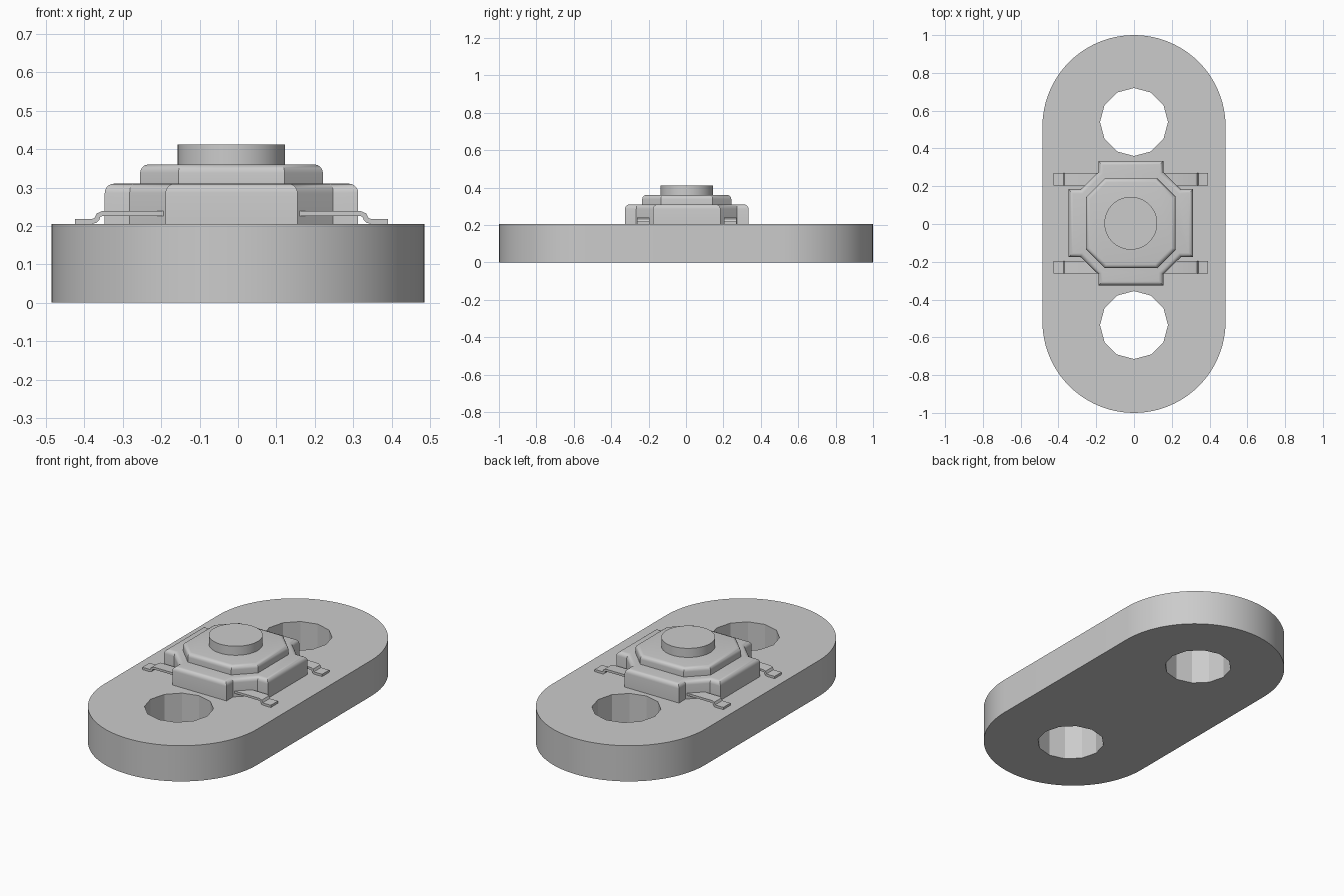
import bpy, bmesh, math
from mathutils import Vector

cube = bpy.data.objects.get("Cube")
if cube:
    bpy.data.objects.remove(cube)

grey = bpy.data.materials.new("plain_grey")
grey.use_nodes = True
GREY = (0.6, 0.6, 0.6, 1)
grey.diffuse_color = GREY
grey.node_tree.nodes["Principled BSDF"].inputs["Base Color"].default_value = GREY

CX, CY = -0.017, 0.004      # centre of the switch
DECK = 0.205                # top of the plate


def arc(cx, cy, r, start, end, n):
    return [(cx + r * math.cos(start + (end - start) * i / n),
             cy + r * math.sin(start + (end - start) * i / n)) for i in range(n + 1)]


def prism(name, outline, z0, z1, fillet=0, smooth=True):
    """Extrude an xy outline from z0 to z1, optionally rounding the top rim."""
    bm = bmesh.new()
    base = bm.faces.new([bm.verts.new((x, y, z0)) for x, y in outline])
    ext = bmesh.ops.extrude_face_region(bm, geom=[base], use_keep_orig=True)
    top = [v for v in ext["geom"] if isinstance(v, bmesh.types.BMVert)]
    bmesh.ops.translate(bm, verts=top, vec=(0, 0, z1 - z0))
    if fillet:
        rim = [e for e in bm.edges if all(v.co.z > z1 - 1e-5 for v in e.verts)]
        bmesh.ops.bevel(bm, geom=rim, offset=fillet, segments=5, profile=0.5,
                        affect='EDGES', clamp_overlap=True)
    return finish(name, bm, smooth)


def finish(name, bm, smooth=True):
    bmesh.ops.recalc_face_normals(bm, faces=bm.faces)
    mesh = bpy.data.meshes.new(name)
    bm.to_mesh(mesh)
    bm.free()
    mesh.materials.append(grey)
    ob = bpy.data.objects.new(name, mesh)
    bpy.context.collection.objects.link(ob)
    if smooth:
        bpy.ops.object.select_all(action='DESELECT')
        ob.select_set(True)
        bpy.context.view_layer.objects.active = ob
        bpy.ops.object.shade_smooth_by_angle(angle=math.radians(28))
    return ob


def four_corners(corner):
    """Mirror a first-quadrant outline into a closed loop around the switch centre."""
    pts = []
    for sx, sy, step in ((1, 1, 1), (-1, 1, -1), (-1, -1, 1), (1, -1, -1)):
        pts += [(CX + sx * x, CY + sy * y) for x, y in corner[::step]]
    return pts


# Mounting plate with two faceted screw holes
R, END = 0.485, 0.515
plate = prism("mounting_plate", arc(0, END, R, 0, math.pi, 48)
              + arc(0, -END, R, math.pi, 2 * math.pi, 48), 0, DECK)
for label, y in (("back", 0.54), ("front", -0.535)):
    cutter = prism(label + "_hole_cutter", arc(0, y, 0.18, 0, 2 * math.pi, 12)[:-1],
                   -0.1, 0.4, smooth=False)
    cutter.hide_render = True
    cutter.hide_viewport = True
    cutter.display_type = 'WIRE'
    hole = plate.modifiers.new(label + "_screw_hole", 'BOOLEAN')
    hole.operation = 'DIFFERENCE'
    hole.solver = 'EXACT'
    hole.object = cutter

# Switch housing: notched body, octagonal cover and round button
prism("switch_body", four_corners([(0.33, 0.18), (0.265, 0.18), (0.172, 0.27), (0.172, 0.33)]),
      DECK, 0.31, 0.024)
prism("switch_cover", four_corners([(0.238, 0.138), (0.138, 0.238)]), 0.3, 0.36, 0.022)
prism("switch_button", arc(CX, CY, 0.14, 0, 2 * math.pi, 64)[:-1], 0.35, 0.412)

# Bent contact legs: a thin strip with an S-bend down to the plate
T = 0.013
path = [(0.1, 0.232), (0.337, 0.232), (0.346, 0.228), (0.350, 0.219),
        (0.354, 0.214), (0.362, 0.212), (0.408, 0.212)]


def leg(name, sx, sy):
    pts = [Vector(p) for p in path]
    upper, lower = [], []
    for i, p in enumerate(pts):
        d = (pts[min(i + 1, len(pts) - 1)] - pts[max(i - 1, 0)]).normalized()
        n = Vector((-d.y, d.x)) * T / 2
        upper.append(p + n)
        lower.append(p - n)
    bm = bmesh.new()
    rows = [[bm.verts.new((CX + sx * p.x, CY + sy * y, p.y)) for p in upper + lower[::-1]]
            for y in (0.2, 0.265)]
    count = len(rows[0])
    for i in range(count):
        j = (i + 1) % count
        bm.faces.new((rows[0][i], rows[0][j], rows[1][j], rows[1][i]))
    for row in rows:
        bm.faces.new(row)
    finish(name, bm)


for side, sx in (("left", 1), ("right", -1)):
    for end, sy in (("front", -1), ("back", 1)):
        leg(f"{end}_{side}_contact_leg", sx, sy)
